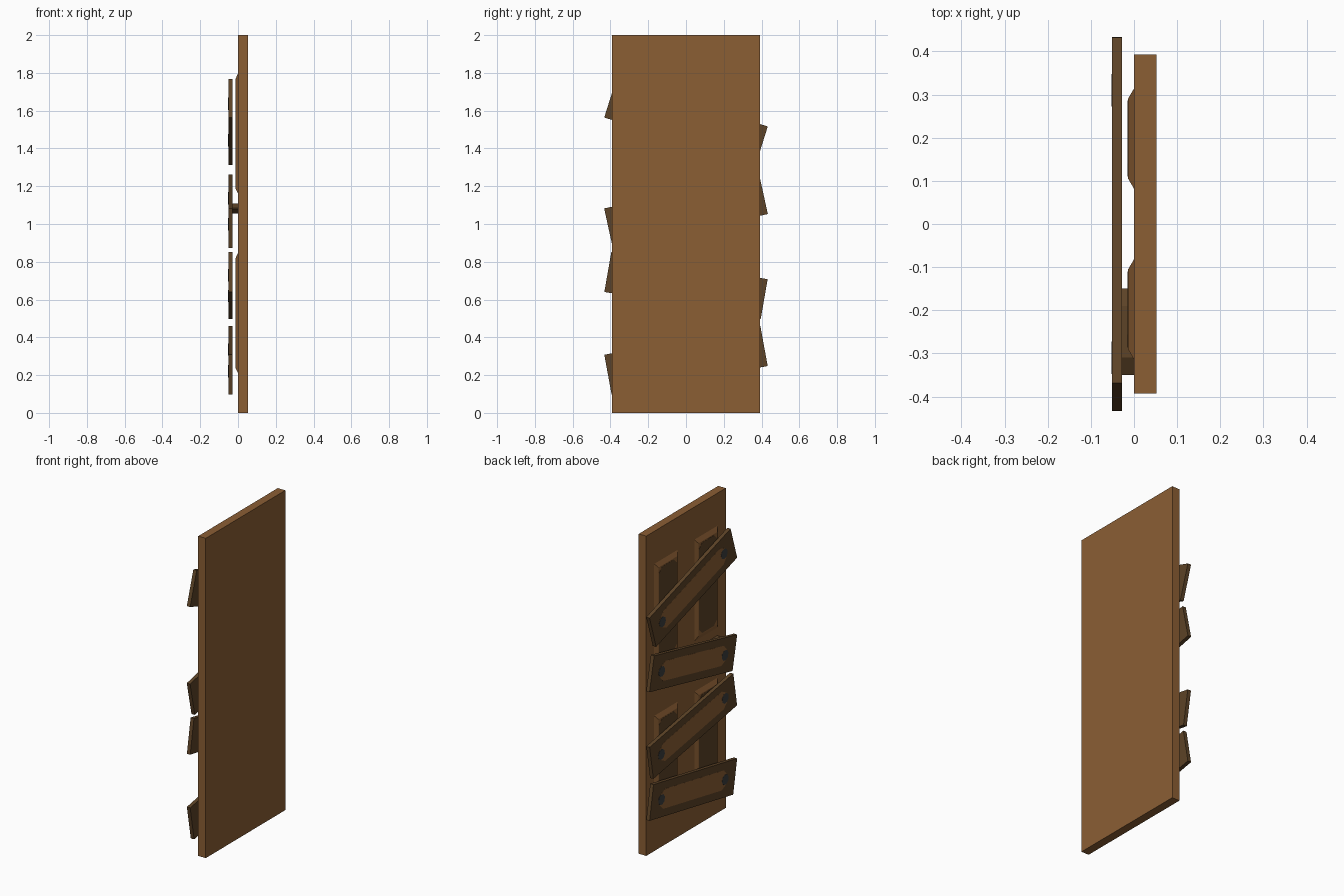
import bpy, bmesh, math

if "Cube" in bpy.data.objects:
    bpy.data.objects.remove(bpy.data.objects["Cube"])


def material(name, rgb):
    m = bpy.data.materials.new(name)
    m.diffuse_color = (*rgb, 1)
    m.use_nodes = True
    m.node_tree.nodes["Principled BSDF"].inputs["Base Color"].default_value = m.diffuse_color
    return m


WOOD = material("warm wood", (0.258, 0.112, 0.034))
DARK = material("dark wood", (0.109, 0.056, 0.020))
IRON = material("dark iron", (0.045, 0.048, 0.050))


def rect(hy, hz):
    return [(-hy, -hz), (hy, -hz), (hy, hz), (-hy, hz)]


def clipped(hy, hz, cy, cz):
    return [(-hy + cy, -hz), (hy - cy, -hz), (hy, -hz + cz), (hy, hz - cz),
            (hy - cy, hz), (-hy + cy, hz), (-hy, hz - cz), (-hy, -hz + cz)]


def disc(r, n):
    return [(r * math.cos((i + .5) * math.tau / n), r * math.sin((i + .5) * math.tau / n))
            for i in range(n)]


def slab(name, outline, x0, x1, mat, y=0, z=0, angle=0, outline0=None):
    """Extrude a y-z outline from x1 to x0; outline0 may taper the x0 end."""
    bm = bmesh.new()
    a = [bm.verts.new((x1, *p)) for p in outline]
    b = [bm.verts.new((x0, *p)) for p in (outline0 or outline)]
    bm.faces.new(a)
    bm.faces.new(b[::-1])
    n = len(a)
    for i in range(n):
        j = (i + 1) % n
        bm.faces.new((a[i], b[i], b[j], a[j]))
    bmesh.ops.recalc_face_normals(bm, faces=bm.faces)
    me = bpy.data.meshes.new(name)
    bm.to_mesh(me)
    bm.free()
    me.materials.append(mat)
    ob = bpy.data.objects.new(name, me)
    ob.location = (0, y, z)
    ob.rotation_euler = (angle, 0, 0)
    bpy.context.collection.objects.link(ob)
    return ob


# Door leaf
slab("door_leaf", rect(0.393, 1.0), 0.0, 0.052, WOOD, z=1.0)

# Four raised bevelled panels with dark fields
for z in (0.528, 1.478):
    for y in (-0.198, 0.198):
        slab("door_panel", rect(0.118, 0.32), -0.0135, 0.001, WOOD, y, z,
             outline0=rect(0.093, 0.29))
        slab("panel_field", clipped(0.088, 0.283, 0.03, 0.03), -0.0145, -0.012, DARK, y, z)

# Handle plate behind the planks
slab("handle", clipped(0.1, 0.0275, 0.04, 0.024), -0.028, 0.001, DARK, -0.25, 1.082)

# Nailed boards: height and tilt
for z, deg in ((1.54, -17.5), (1.0675, 12.4), (0.674, -9.9), (0.278, 10.4)):
    t = math.radians(deg)
    slab("plank", rect(0.42, 0.1075), -0.0510, -0.028, DARK, z=z, angle=t)
    slab("plank_inlay", clipped(0.335, 0.06, 0.04, 0.03), -0.0515, -0.050, WOOD, z=z, angle=t)
    for s in (-1, 1):
        slab("nail_head", disc(0.033, 8), -0.0522, -0.050, IRON,
             s * 0.32 * math.cos(t), z + s * 0.32 * math.sin(t), t)
